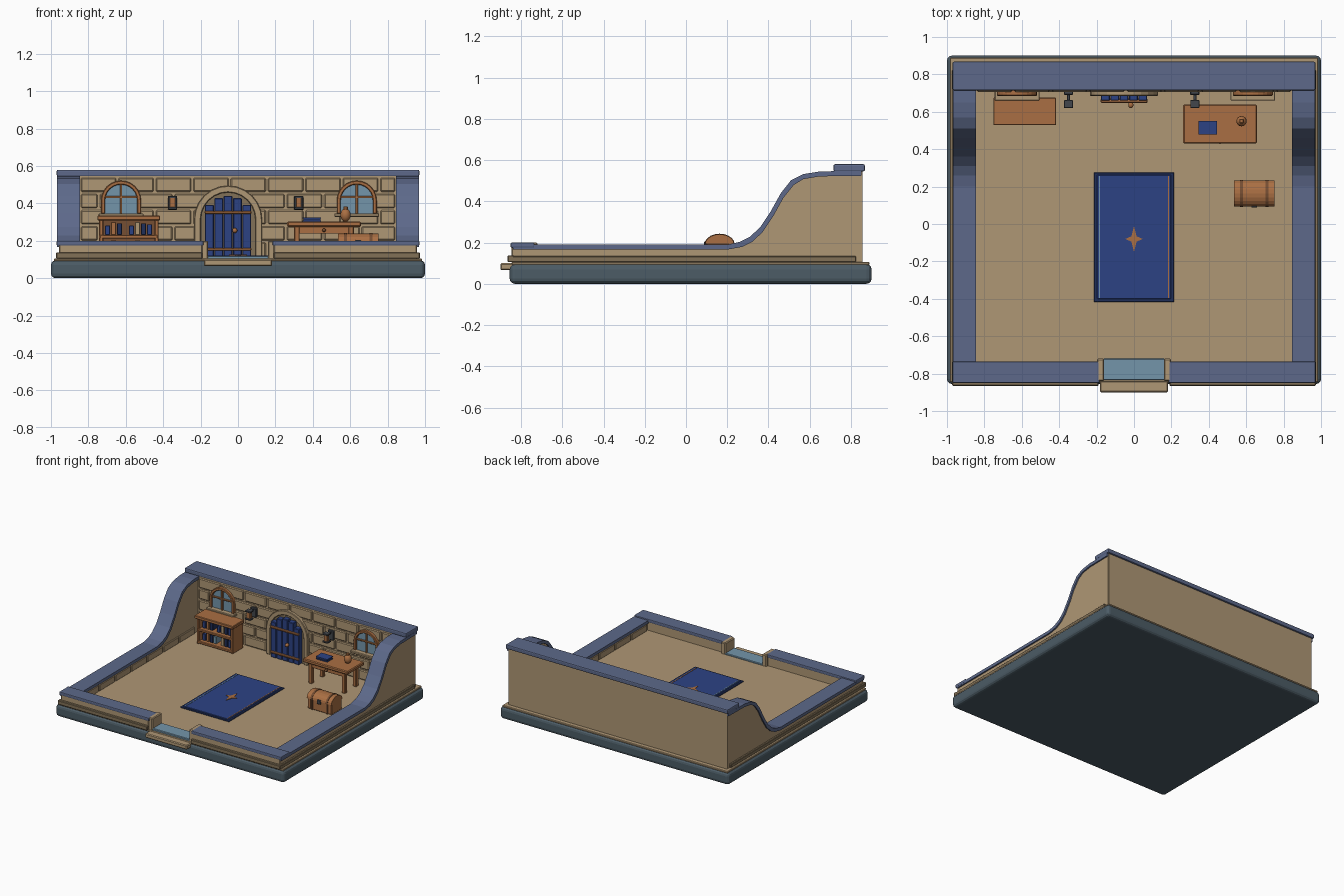
import bpy, bmesh, math
from mathutils import Vector

if "Cube" in bpy.data.objects:
    bpy.data.objects.remove(bpy.data.objects["Cube"], do_unlink=True)


def material(name, rgb):
    lin = [(c / 255 / 12.92) if c < 11 else ((c / 255 + 0.055) / 1.055) ** 2.4 for c in rgb]
    m = bpy.data.materials.new(name)
    m.use_nodes = True
    m.diffuse_color = (*lin, 1)
    m.node_tree.nodes["Principled BSDF"].inputs["Base Color"].default_value = (*lin, 1)
    return m


SLATE = material("dark slate", (76, 92, 102))
CAP = material("blue grey stone", (93, 105, 138))
SAND = material("sandstone", (175, 151, 117))
TAUPE = material("shaded stone", (130, 113, 87))
WOOD = material("warm wood", (170, 111, 67))
DARK = material("dark wood", (118, 78, 50))
NAVY = material("navy blue", (44, 66, 132))
DEEP = material("deep navy", (32, 46, 88))
GLASS = material("pale blue", (116, 149, 170))
IRON = material("iron", (66, 70, 76))


def finish(name, bm, mat, bevel=0, segments=1):
    bmesh.ops.recalc_face_normals(bm, faces=bm.faces)
    me = bpy.data.meshes.new(name)
    bm.to_mesh(me)
    bm.free()
    me.materials.append(mat)
    ob = bpy.data.objects.new(name, me)
    bpy.context.collection.objects.link(ob)
    if bevel:
        mod = ob.modifiers.new("bevel", "BEVEL")
        mod.width, mod.segments, mod.limit_method = bevel, segments, "ANGLE"
    return ob


def box(name, x, y, z, mat, bevel=0.004, segments=1):
    """Box from three (low, high) ranges."""
    bm = bmesh.new()
    bmesh.ops.create_cube(bm, size=1)
    for v in bm.verts:
        v.co = Vector([(r[0] + r[1]) / 2 + c * (r[1] - r[0]) for r, c in zip((x, y, z), v.co)])
    return finish(name, bm, mat, bevel, segments)


def prism(name, outline, axis, lo, hi, mat, bevel=0):
    """Extrude a 2D outline along an axis."""
    bm = bmesh.new()
    place = {"x": lambda u, v: (lo, u, v), "y": lambda u, v: (u, lo, v), "z": lambda u, v: (u, v, lo)}[axis]
    face = bm.faces.new([bm.verts.new(place(u, v)) for u, v in outline])
    out = bmesh.ops.extrude_face_region(bm, geom=[face])
    step = Vector([(hi - lo) * (a == axis) for a in "xyz"])
    bmesh.ops.translate(bm, verts=[g for g in out["geom"] if isinstance(g, bmesh.types.BMVert)], vec=step)
    return finish(name, bm, mat, bevel)


def ball(name, centre, size, mat):
    bm = bmesh.new()
    bmesh.ops.create_uvsphere(bm, u_segments=14, v_segments=8, radius=1)
    for v in bm.verts:
        v.co = Vector([c + s * k for c, s, k in zip(centre, size, v.co)])
    ob = finish(name, bm, mat)
    ob.data.shade_smooth()
    return ob


def arch(cx, half, bottom, spring, steps=12):
    curve = [(cx + half * math.cos(math.pi * i / steps), spring + half * math.sin(math.pi * i / steps))
             for i in range(steps + 1)]
    return [(cx + half, bottom)] + curve + [(cx - half, bottom)]


def arch_band(name, cx, outer, inner, bottom, spring, y0, y1, mat):
    pts = arch(cx, outer, bottom, spring) + arch(cx, inner, bottom, spring)[::-1]
    return prism(name, pts, "y", y0, y1, mat, 0.004)


FLOOR = 0.11

# Base and floor
box("base_slab", (-1, 1), (-0.855, 0.9), (0, 0.095), SLATE, 0.025, 3)
box("plinth", (-0.985, 0.985), (-0.845, 0.89), (0.09, 0.105), SAND)
box("floor", (-0.86, 0.86), (-0.75, 0.73), (0.1, FLOOR), SAND, 0)

# Back wall with its coping
box("back_wall", (-0.955, 0.955), (0.72, 0.855), (0.1, 0.55), SAND, 0)
box("back_cap", (-0.97, 0.97), (0.715, 0.868), (0.545, 0.58), CAP, 0.008, 2)

# Side walls sweep up toward the back
sweep = [(-0.84, 0.19), (0.2, 0.19), (0.26, 0.203), (0.31, 0.228), (0.36, 0.275), (0.41, 0.35),
         (0.46, 0.44), (0.51, 0.503), (0.57, 0.532), (0.65, 0.545), (0.85, 0.548)]
under = [(y + (0.012 if 0.25 < y < 0.55 else 0), z - 0.024) for y, z in sweep]
for s, side in ((1, "left"), (-1, "right")):
    prism(side + "_wall", [(-0.84, 0.1)] + under + [(0.85, 0.1)], "x", s * 0.855, s * 0.957, SAND)
    prism(side + "_cap", sweep + under[::-1], "x", s * 0.845, s * 0.968, CAP)
    box(side + "_moulding", sorted((s * 0.94, s * 0.972)), (-0.865, 0.825), (0.105, 0.135), TAUPE)
    for i in range(7):
        y = -0.72 + i * 0.2
        box(side + "_inner_brick", sorted((s * 0.845, s * 0.86)), (y, y + 0.19), (FLOOR, 0.162), SAND)

    # Front wall halves
    box(side + "_front_wall", sorted((s * 0.19, s * 0.957)), (-0.845, -0.74), (0.1, 0.178), SAND)
    box(side + "_front_cap", sorted((s * 0.185, s * 0.97)), (-0.85, -0.735), (0.174, 0.2), CAP, 0.006, 2)
    box(side + "_front_moulding", sorted((s * 0.19, s * 0.972)), (-0.865, -0.835), (0.105, 0.138), TAUPE)
    box(side + "_gate_post", sorted((s * 0.16, s * 0.198)), (-0.84, -0.72), (0.1, 0.2), SAND, 0.006)

box("threshold", (-0.165, 0.165), (-0.835, -0.72), (0.1, 0.12), GLASS)
box("front_step", (-0.183, 0.183), (-0.9, -0.83), (0.066, 0.1), SAND, 0.006)

# Staggered bricks on the back wall
rows, width = 5, 0.2
height = (0.543 - FLOOR) / rows
for r in range(rows):
    start = -0.845 - (width / 2 if r % 2 else 0)
    for c in range(10):
        a = max(start + c * width, -0.845)
        b = min(start + (c + 1) * width, 0.845)
        if b - a > 0.03:
            box("wall_brick", (a + 0.006, b - 0.006), (0.707, 0.725),
                (FLOOR + r * height + 0.006, FLOOR + (r + 1) * height - 0.006), SAND, 0.006)

# Arched windows
for cx, side in ((-0.625, "right"), (0.635, "left")):
    prism(side + "_window_pane", arch(cx, 0.095, 0.345, 0.415), "y", 0.7, 0.72, GLASS)
    arch_band(side + "_window_frame", cx, 0.107, 0.086, 0.345, 0.415, 0.685, 0.72, WOOD)
    box(side + "_window_post", (cx - 0.006, cx + 0.006), (0.69, 0.71), (0.345, 0.505), WOOD, 0.002)
    box(side + "_window_bar", (cx - 0.09, cx + 0.09), (0.69, 0.71), (0.428, 0.44), WOOD, 0.002)
    box(side + "_window_sill", (cx - 0.12, cx + 0.12), (0.66, 0.72), (0.328, 0.347), SAND)

# Door with planks, straps and knob
DX = -0.053
prism("door_recess", arch(DX, 0.155, FLOOR, 0.313), "y", 0.7, 0.72, TAUPE)
arch_band("door_surround", DX, 0.182, 0.146, FLOOR, 0.313, 0.685, 0.72, SAND)
for i in range(5):
    x = DX + (i - 2) * 0.05
    top = 0.44 - 0.012 * (i - 2) ** 2
    box("door_plank", (x - 0.0235, x + 0.0235), (0.66, 0.705), (FLOOR, top), NAVY)
for z in (0.155, 0.352):
    box("door_strap", (DX - 0.125, DX + 0.125), (0.648, 0.67), (z - 0.008, z + 0.008), WOOD)
ball("door_knob", (-0.017, 0.637, 0.255), (0.014, 0.018, 0.014), WOOD)

# Wall lanterns
for x in (-0.35, 0.325):
    box("lantern_plate", (x - 0.025, x + 0.025), (0.69, 0.712), (0.365, 0.44), IRON)
    box("lantern_arm", (x - 0.008, x + 0.008), (0.64, 0.7), (0.425, 0.437), IRON, 0.002)
    for z in (0.368, 0.428):
        box("lantern_lid", (x - 0.024, x + 0.024), (0.62, 0.662), (z, z + 0.012), IRON, 0.002)
    box("lantern_core", (x - 0.015, x + 0.015), (0.627, 0.655), (0.375, 0.43), WOOD, 0.002)

# Bookshelf
for z0, z1 in ((0.115, 0.135), (0.212, 0.232), (0.31, 0.335)):
    over = 0.012 if z0 > 0.3 else 0
    box("bookshelf_board", (-0.74 - over, -0.428 + over), (0.54 - over, 0.675), (z0, z1), WOOD)
for x in (-0.742, -0.446):
    box("bookshelf_side", (x, x + 0.022), (0.542, 0.672), (FLOOR, 0.315), WOOD)
box("bookshelf_back", (-0.73, -0.44), (0.66, 0.672), (FLOOR, 0.315), DARK, 0)
book_colours = (NAVY, WOOD, DEEP, GLASS, NAVY, SAND, DEEP, NAVY)
for level, z in enumerate((0.135, 0.232)):
    for i, colour in enumerate(book_colours):
        if (i + level) % 5 != 4:
            x = -0.71 + i * 0.032
            box("shelf_book", (x, x + 0.025), (0.57, 0.65), (z, z + 0.05 + 0.006 * (i * 3 % 4)), colour, 0.002)

# Table with a book and a vase
box("table_top", (0.263, 0.657), (0.43, 0.64), (0.275, 0.303), WOOD, 0.006)
box("table_apron", (0.315, 0.605), (0.455, 0.615), (0.238, 0.278), WOOD, 0.002)
for x in (0.3, 0.59):
    for y in (0.45, 0.59):
        box("table_leg", (x, x + 0.03), (y, y + 0.03), (FLOOR, 0.278), WOOD)
ball("drawer_knob", (0.46, 0.443, 0.257), (0.01, 0.015, 0.01), DARK)
box("table_book_pages", (0.35, 0.44), (0.482, 0.548), (0.306, 0.32), DEEP, 0)
for z in (0.303, 0.319):
    box("table_book_cover", (0.345, 0.445), (0.478, 0.552), (z, z + 0.005), NAVY, 0)
ball("vase_body", (0.575, 0.55, 0.338), (0.028, 0.028, 0.036), WOOD)
box("vase_neck", (0.563, 0.587), (0.538, 0.562), (0.365, 0.384), WOOD)

# Chest with a rounded lid
box("chest_body", (0.538, 0.748), (0.1, 0.228), (FLOOR, 0.195), WOOD, 0.005)


def lid(name, x0, x1, grow, mat):
    pts = [(0.163 + (0.07 + grow) * math.cos(math.pi * i / 10),
            0.192 + (0.048 + grow) * math.sin(math.pi * i / 10)) for i in range(11)]
    prism(name, pts, "x", x0, x1, mat)


lid("chest_lid", 0.535, 0.75, 0, WOOD)
for x in (0.568, 0.702):
    lid("chest_lid_strap", x, x + 0.016, 0.003, DARK)
    box("chest_strap", (x, x + 0.016), (0.095, 0.11), (FLOOR, 0.195), DARK, 0.002)
box("chest_lock", (0.628, 0.657), (0.087, 0.105), (0.172, 0.205), IRON, 0.003)

# Rug with stripes and a star
box("rug_border", (-0.214, 0.214), (-0.418, 0.276), (FLOOR, 0.118), DEEP, 0.003)
box("rug_field", (-0.198, 0.198), (-0.4, 0.262), (0.114, 0.122), NAVY, 0.002)
for x, colour in ((-0.185, GLASS), (0.185, WOOD)):
    box("rug_stripe", (x - 0.003, x + 0.003), (-0.395, 0.257), (0.12, 0.124), colour, 0)
star = []
for i in range(8):
    a = i * math.pi / 4
    r = 0.02 if i % 2 else (0.07 if i % 4 else 0.047)
    star.append((r * math.cos(a), -0.08 + r * math.sin(a)))
prism("rug_star", star, "z", 0.12, 0.126, WOOD)
